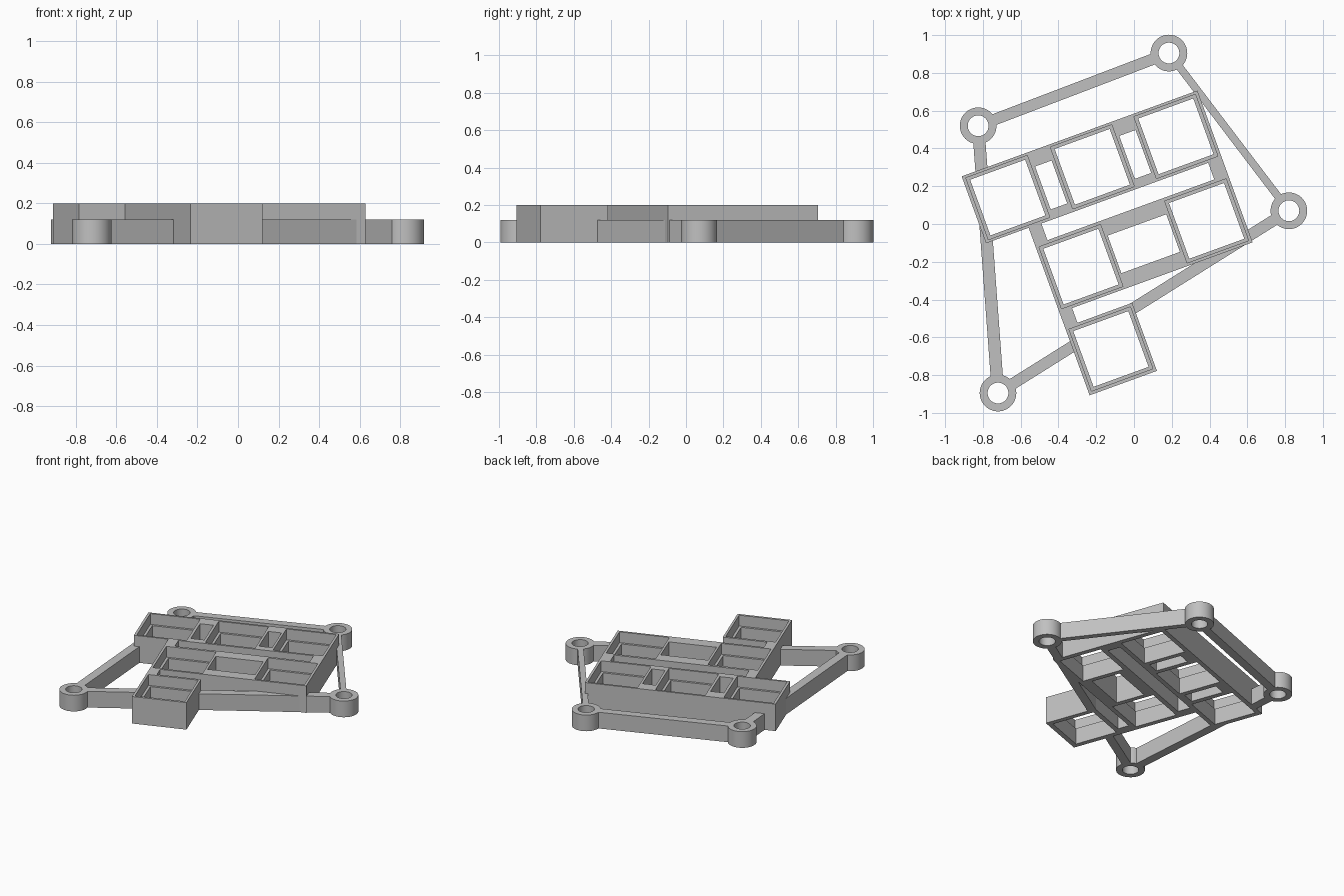
import bpy, bmesh, math
from mathutils import Matrix, Vector

old = bpy.data.objects.get("Cube")
if old:
    bpy.data.objects.remove(old, do_unlink=True)

TURN = Matrix.Rotation(math.radians(20), 4, 'Z')   # the key grid is turned on its base
TALL, LOW, LEDGE = 0.2, 0.12, 0.12
RING, BORE = 0.097, 0.055

grey = bpy.data.materials.new("plain grey")
grey.use_nodes = True
grey.diffuse_color = (0.53, 0.53, 0.53, 1)
grey.node_tree.nodes["Principled BSDF"].inputs["Base Color"].default_value = grey.diffuse_color


def prism(bm, points, z0, z1, matrix=Matrix()):
    """Extrude a flat outline from z0 to z1."""
    face = bm.faces.new([bm.verts.new(matrix @ Vector((x, y, z0))) for x, y in points])
    up = bmesh.ops.extrude_face_region(bm, geom=[face])["geom"]
    bmesh.ops.translate(bm, vec=(0, 0, z1 - z0),
                        verts=[g for g in up if isinstance(g, bmesh.types.BMVert)])


def rect(u0, u1, v0, v1):
    return [(u0, v0), (u1, v0), (u1, v1), (u0, v1)]


def circle(centre, radius, count=48):
    return [(centre[0] + radius * math.cos(math.tau * i / count),
             centre[1] + radius * math.sin(math.tau * i / count)) for i in range(count)]


def make(name, outlines, z0, z1, matrix=Matrix()):
    bm = bmesh.new()
    for points in outlines:
        prism(bm, points, z0, z1, matrix)
    bmesh.ops.recalc_face_normals(bm, faces=bm.faces)
    mesh = bpy.data.meshes.new(name)
    bm.to_mesh(mesh)
    bm.free()
    mesh.materials.append(grey)
    ob = bpy.data.objects.new(name, mesh)
    bpy.context.collection.objects.link(ob)
    return ob


def cut(ob, *cutters):
    bpy.context.view_layer.objects.active = ob
    for cutter in cutters:
        mod = ob.modifiers.new("cut", 'BOOLEAN')
        mod.operation, mod.solver, mod.object = 'DIFFERENCE', 'EXACT', cutter
        bpy.ops.object.modifier_apply(modifier=mod.name)


# Key sockets: centres in the turned grid
sockets = [(-0.58, 0.36), (-0.104, 0.36), (0.367, 0.36),
           (-0.341, -0.116), (0.367, -0.116), (-0.341, -0.58)]


def openings(half_u, half_v):
    return [rect(u - half_u, u + half_u, v - half_v, v + half_v) for u, v in sockets]


# Gaps between the sockets
gaps = [rect(-0.388, -0.295, 0.223, 0.465), rect(0.086, 0.178, 0.223, 0.465),
        rect(-0.46, 0.48, 0.076, 0.17), rect(-0.152, 0.178, -0.222, -0.01)]

hole_cutter = make("hole_cutter", openings(0.155, 0.157), -0.1, 0.3, TURN)
pocket_cutter = make("pocket_cutter", openings(0.173, 0.174), LEDGE, 0.3, TURN)
gap_cutter = make("gap_cutter", gaps, -0.1, 0.3, TURN)

# Key plate
outline = [(-0.771, 0.549), (0.557, 0.549), (0.557, -0.306), (-0.46, -0.306),
           (-0.46, -0.389), (-0.152, -0.389), (-0.152, -0.772), (-0.531, -0.772),
           (-0.531, 0.172), (-0.771, 0.172)]
plate = make("key_plate", [outline], 0, TALL, TURN)
cut(plate, gap_cutter, hole_cutter, pocket_cutter)

# Screw rings at the corners
mounts = {"back_left": (0.185, 0.905), "front_left": (0.82, 0.07),
          "front_right": (-0.72, -0.895), "back_right": (-0.825, 0.52)}
bore_cutter = make("bore_cutter", [circle(c, BORE) for c in mounts.values()], -0.1, 0.3)
for place, centre in mounts.items():
    ring = make(place + "_screw_ring", [circle(centre, RING)], 0, LOW)
    cut(ring, bore_cutter)
    bpy.ops.object.select_all(action='DESELECT')
    ring.select_set(True)
    bpy.context.view_layer.objects.active = ring
    bpy.ops.object.shade_smooth_by_angle(angle=math.radians(30))

# Struts joining each ring to the next
names = list(mounts)
for i, width in enumerate((0.04, 0.06, 0.065, 0.06)):
    a, b = Vector(mounts[names[i]]), Vector(mounts[names[(i + 1) % 4]])
    along = (b - a).normalized()
    side = Vector((-along.y, along.x)) * width / 2
    a, b = a + along * 0.075, b - along * 0.075
    strut = make(names[i] + "_strut", [[a + side, a - side, b - side, b + side]], 0, LOW)
    cut(strut, hole_cutter)

for cutter in (hole_cutter, pocket_cutter, gap_cutter, bore_cutter):
    bpy.data.objects.remove(cutter, do_unlink=True)
